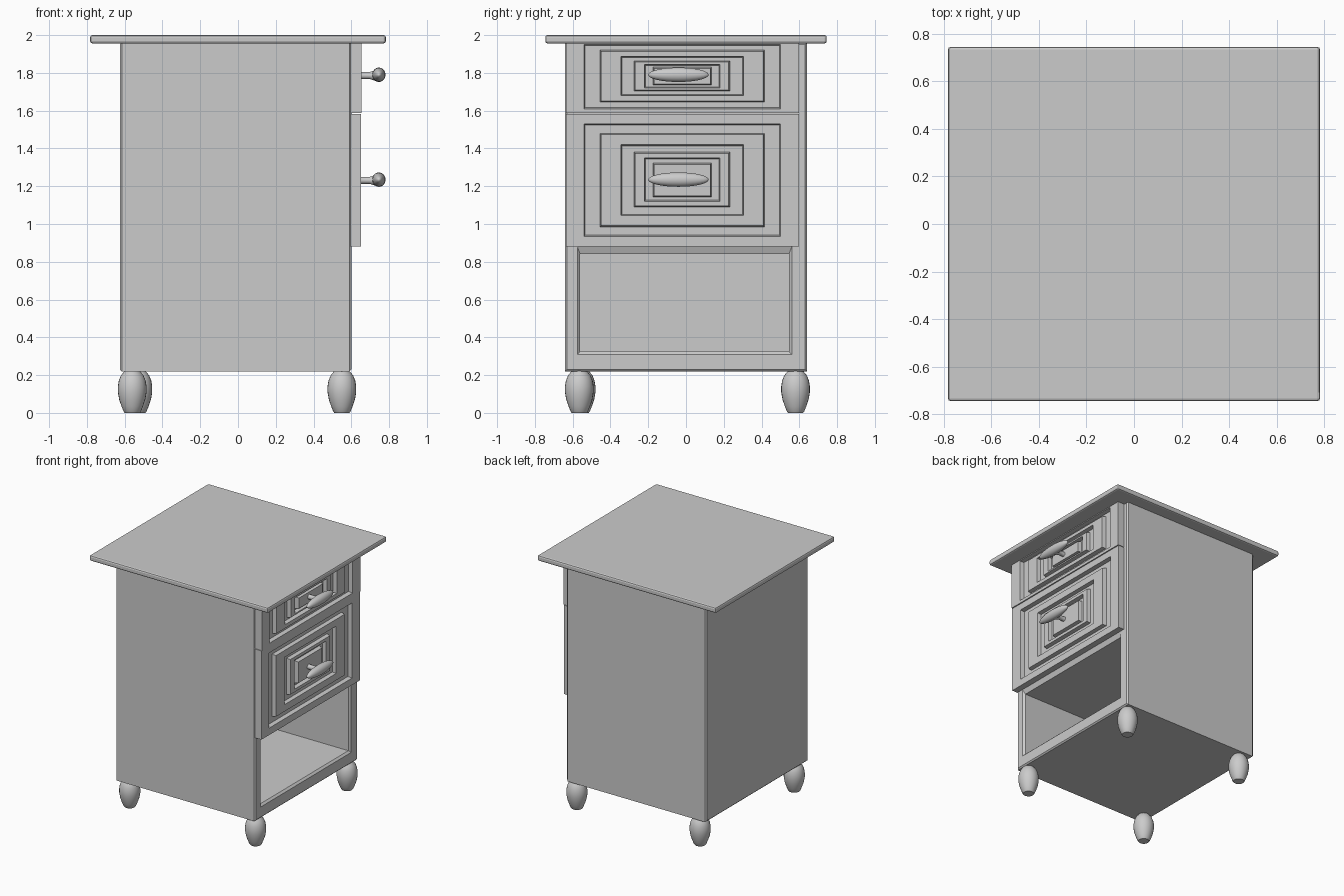
import bpy, bmesh
from math import pi, cos, sin

if "Cube" in bpy.data.objects:
    bpy.data.objects.remove(bpy.data.objects["Cube"])


def finish(name, bm, smooth=False):
    bmesh.ops.recalc_face_normals(bm, faces=bm.faces[:])
    me = bpy.data.meshes.new(name)
    bm.to_mesh(me)
    bm.free()
    if smooth:
        me.shade_smooth()
    ob = bpy.data.objects.new(name, me)
    bpy.context.collection.objects.link(ob)
    return ob


def nested(name, rects):
    """Skin a chain of rectangles (x, y0, y1, z0, z1) and cap both ends."""
    bm = bmesh.new()
    rings = [[bm.verts.new((x, y, z)) for y, z in ((a, c), (b, c), (b, d), (a, d))]
             for x, a, b, c, d in rects]
    for r, s in zip(rings, rings[1:]):
        for i in range(4):
            j = (i + 1) % 4
            bm.faces.new((r[i], r[j], s[j], s[i]))
    bm.faces.new(rings[0])
    bm.faces.new(rings[-1])
    return finish(name, bm)


def lathe(name, profile, loc, n=24):
    """Turn (radius, z) points around z."""
    bm = bmesh.new()
    rings = [[bm.verts.new((loc[0] + r * cos(2 * pi * i / n),
                            loc[1] + r * sin(2 * pi * i / n), loc[2] + z)) for i in range(n)]
             for r, z in profile]
    for r, s in zip(rings, rings[1:]):
        for i in range(n):
            j = (i + 1) % n
            bm.faces.new((r[i], r[j], s[j], s[i])).smooth = True
    bm.faces.new(rings[0])
    bm.faces.new(rings[-1])
    return finish(name, bm)


# table top with softened edges
bm = bmesh.new()
bmesh.ops.create_cube(bm, size=1)
for v in bm.verts:
    v.co = (v.co.x * 1.565, v.co.y * 1.49, 1.978 + v.co.z * 0.044)
bmesh.ops.bevel(bm, geom=bm.edges[:], offset=0.012, segments=2, profile=0.5, affect='EDGES')
finish("table_top", bm)

# cabinet body with open niche at the +x side
nested("cabinet_body", [
    (-0.625, -0.63, 0.63, 0.23, 1.95),
    (-0.615, -0.64, 0.64, 0.22, 1.96),
    (0.59, -0.64, 0.64, 0.22, 1.96),
    (0.60, -0.63, 0.63, 0.23, 1.95),
    (0.60, -0.575, 0.56, 0.31, 0.88),
    (0.585, -0.56, 0.545, 0.325, 0.84),
    (-0.57, -0.56, 0.545, 0.325, 0.84)])

# drawer fronts: stepped concentric panels
STEPS_Y = [(-0.54, 0.50), (-0.455, 0.415), (-0.345, 0.305),
           (-0.275, 0.232), (-0.22, 0.18), (-0.175, 0.135)]


def drawer(name, x, z0, z1, steps_z):
    rects = [(0.595, -0.635, 0.597, z0, z1), (x, -0.635, 0.597, z0, z1)]
    level = x
    for k, ((a, b), (c, d)) in enumerate(zip(STEPS_Y, steps_z)):
        rects.append((level, a, b, c, d))
        level = x - 0.033 if k % 2 == 0 else x - 0.003
        e = 0.006
        rects.append((level, a + e, b - e, c + e, d - e))
    nested(name, rects)


drawer("upper_drawer", 0.655, 1.587, 1.956,
       [(1.61, 1.95), (1.645, 1.92), (1.68, 1.888), (1.703, 1.864), (1.72, 1.845), (1.735, 1.83)])
drawer("lower_drawer", 0.65, 0.88, 1.583,
       [(0.935, 1.53), (0.985, 1.48), (1.045, 1.42), (1.09, 1.38), (1.12, 1.35), (1.143, 1.322)])

# handles: oval grip on a flared stem
for label, z in (("upper", 1.79), ("lower", 1.235)):
    bm = bmesh.new()
    bmesh.ops.create_uvsphere(bm, u_segments=32, v_segments=16, radius=1)
    for v in bm.verts:
        v.co = (0.746 + v.co.x * 0.035, -0.04 + v.co.z * 0.16, z + v.co.y * 0.038)
    finish(label + "_handle_grip", bm, smooth=True)
    stem = lathe(label + "_handle_stem",
                 [(0.025, 0), (0.019, 0.012), (0.018, 0.08), (0.026, 0.105), (0.032, 0.125)], (0, 0, 0))
    stem.rotation_euler = (0, pi / 2, 0)
    stem.location = (0.615, -0.04, z - 0.004)

# turned feet
FOOT = [(0.04, 0), (0.046, 0.008), (0.057, 0.035), (0.069, 0.07), (0.076, 0.11),
        (0.076, 0.14), (0.071, 0.17), (0.06, 0.198), (0.042, 0.22), (0.035, 0.228)]
for name, x, y in (("front_right_foot", 0.55, -0.565), ("back_right_foot", 0.55, 0.58),
                   ("front_left_foot", -0.56, -0.555), ("back_left_foot", -0.53, 0.58)):
    lathe(name, FOOT, (x, y, 0))
